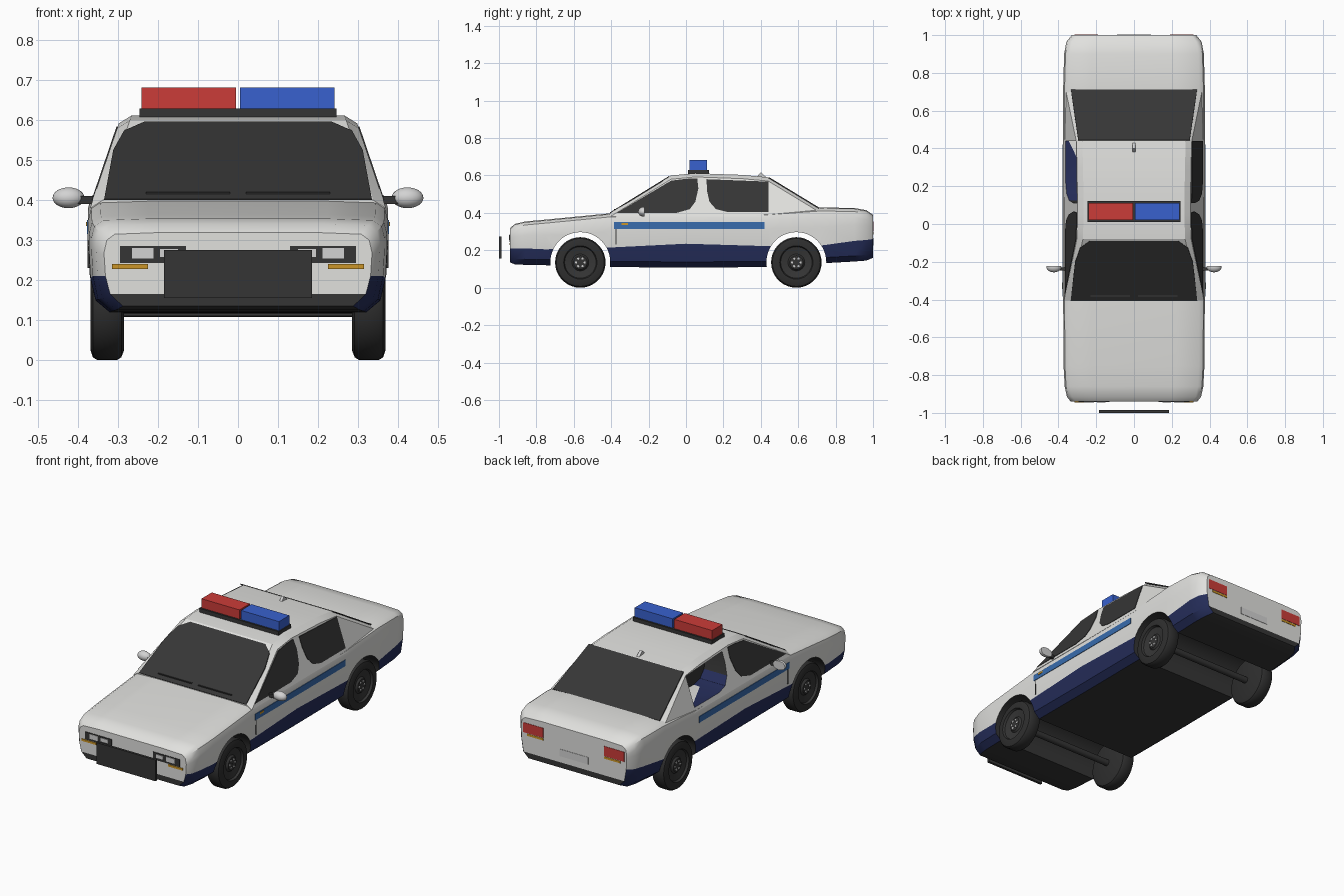
import bpy, bmesh
from math import radians, cos, sin, pi
from mathutils import Vector, Matrix

cube = bpy.data.objects.get("Cube")
if cube:
    bpy.data.objects.remove(cube, do_unlink=True)


def material(name, r, g, b):
    m = bpy.data.materials.new(name)
    m.use_nodes = True
    m.diffuse_color = (r, g, b, 1)
    m.node_tree.nodes["Principled BSDF"].inputs["Base Color"].default_value = (r, g, b, 1)
    return m


WHITE = material("white paint", .75, .75, .73)
NAVY = material("navy paint", .018, .026, .1)
CHARCOAL = material("charcoal", .036, .036, .036)
RUBBER = material("rubber", .028, .028, .028)
STRIPE = material("stripe blue", .04, .15, .42)
BLUE = material("beacon blue", .04, .12, .62)
RED = material("signal red", .6, .045, .04)
AMBER = material("amber", .6, .3, .02)
SILVER = material("silver", .65, .65, .65)
PAINT = [WHITE, NAVY, CHARCOAL]  # face indices 0, 1, 2


def finish(name, bm, mats, smooth=None):
    bmesh.ops.recalc_face_normals(bm, faces=bm.faces)
    mesh = bpy.data.meshes.new(name)
    bm.to_mesh(mesh)
    bm.free()
    for m in mats:
        mesh.materials.append(m)
    ob = bpy.data.objects.new(name, mesh)
    bpy.context.collection.objects.link(ob)
    if smooth:
        shade(ob, smooth)
    return ob


def activate(ob):
    bpy.ops.object.select_all(action='DESELECT')
    ob.select_set(True)
    bpy.context.view_layer.objects.active = ob


def shade(ob, angle):
    activate(ob)
    bpy.ops.object.shade_smooth_by_angle(angle=radians(angle))


def box(name, lo, hi, mat):
    bm = bmesh.new()
    lo, hi = Vector(lo), Vector(hi)
    bmesh.ops.create_cube(bm, size=1, matrix=Matrix.Translation((lo + hi) / 2)
                          @ Matrix.Diagonal((*(hi - lo), 1)))
    return finish(name, bm, [mat])


def prism(name, pts, depth, mats, rule=None):
    """Extrude a flat outline along a vector."""
    bm = bmesh.new()
    face = bm.faces.new([bm.verts.new(p) for p in pts])
    new = bmesh.ops.extrude_face_region(bm, geom=[face], use_keep_orig=True)["geom"]
    bmesh.ops.translate(bm, vec=depth, verts=[v for v in new if isinstance(v, bmesh.types.BMVert)])
    bmesh.ops.recalc_face_normals(bm, faces=bm.faces)
    for f in bm.faces:
        f.material_index = rule(f.normal) if rule else 0
    return finish(name, bm, mats)


def cylinder(name, x0, x1, y, z, r, mats, index=0, segments=32):
    bm = bmesh.new()
    bmesh.ops.create_cone(bm, cap_ends=True, segments=segments, radius1=r, radius2=r, depth=x1 - x0,
                          matrix=Matrix.Translation(((x0 + x1) / 2, y, z)) @ Matrix.Rotation(pi / 2, 4, 'Y'))
    for f in bm.faces:
        f.material_index = index
    return finish(name, bm, mats, 40)


def loft(name, sections, row_colour, cap_colour):
    """Skin mirrored half sections; each is (y, [(x, z), ...]) from bottom to top."""
    bm = bmesh.new()
    rings = []
    for y, half in sections:
        full = half + [(-x, z) for x, z in reversed(half)]
        rings.append([bm.verts.new((x, y, z)) for x, z in full])
    n = len(sections[0][1])
    for a, b in zip(rings, rings[1:]):
        for j in range(2 * n):
            k = (j + 1) % (2 * n)
            f = bm.faces.new((a[j], a[k], b[k], b[j]))
            f.material_index = row_colour(-1 if j == 2 * n - 1 else min(j, 2 * n - 2 - j))
    for ring in (rings[0], rings[-1]):
        for i in range(n - 1):
            f = bm.faces.new((ring[i], ring[i + 1], ring[-2 - i], ring[-1 - i]))
            f.material_index = cap_colour(i)
    return finish(name, bm, PAINT)


def cut(ob, cutter):
    mod = ob.modifiers.new("cut", 'BOOLEAN')
    mod.operation, mod.solver, mod.object = 'DIFFERENCE', 'EXACT', cutter
    activate(ob)
    bpy.ops.object.modifier_apply(modifier=mod.name)
    bpy.data.objects.remove(cutter, do_unlink=True)


# Lower body: y, half width, bottom, top of navy band, top
STATIONS = [(-.94, .335, .135, .21, .315), (-.915, .355, .125, .21, .337), (-.86, .367, .122, .21, .35),
            (-.75, .373, .12, .205, .36), (-.40, .375, .11, .215, .394), (0, .375, .108, .235, .398),
            (.44, .375, .11, .222, .405), (.72, .375, .13, .225, .425), (.9, .37, .14, .25, .422),
            (.965, .358, .145, .255, .41), (1, .33, .16, .26, .385)]
sections = [(y, [(.86 * w, zb), (.955 * w, zb + .03), (.99 * w, zn), (w, (zn + zt) / 2), (w, zt - .045),
                 (.98 * w, zt - .015), (.92 * w, zt), (.6 * w, zt + .004)]) for y, w, zb, zn, zt in STATIONS]
body = loft("body", sections, lambda k: 2 if k < 0 else 1 if k < 2 else 0, lambda k: 2 if k == 0 else 0)

AXLES = (-.565, .59)
for y in AXLES:
    cut(body, cylinder("arch_cutter", -.5, .5, y, .137, .16, PAINT, 2, 48))
shade(body, 35)


# Cabin with leaning sides
def side_x(z):
    return .367 - (z - .39) * .34


ROOF = [(-.405, .40), (-.08, .60), (.05, .612), (.3, .603), (.44, .59), (.72, .42)]
cabin = loft("cabin", [(y, [(side_x(.38), .38), (side_x(z - .02), z - .02), (side_x(z) - .025, z)])
                       for y, z in ROOF], lambda k: 0, lambda k: 0)

FRONT_GLASS = [(-.37, .40), (-.08, .572), (0, .582), (.06, .585), (.066, .53), (.05, .46), (.02, .42), (-.05, .40)]
REAR_GLASS = [(.11, .58), (.44, .567), (.44, .405), (.22, .405), (.16, .42), (.125, .46), (.112, .52)]

# One rear side window is open on to a dark interior
cut(cabin, prism("opening_cutter", [(-.45, y, z) for y, z in REAR_GLASS], (.25, 0, 0), PAINT,
                 lambda n: 1 if n.z < -.3 else 2))
shade(cabin, 25)


def side_glass(name, outline, s):
    prism(name, [(s * (side_x(z) - .003), y, z) for y, z in outline], (s * .006, 0, 0), [CHARCOAL])


def slope_glass(name, half, a, b):
    """Pane on the slope between two roof points; half is (x, share of slope)."""
    a, b = Vector((0, *a)), Vector((0, *b))
    pts = [a.lerp(b, t) + Vector((x, 0, 0)) for x, t in half]
    pts += [a.lerp(b, t) - Vector((x, 0, 0)) for x, t in reversed(half)]
    normal = (b - a).cross(Vector((1, 0, 0))).normalized()
    normal *= 1 if normal.z > 0 else -1
    prism(name, [p - normal * .003 for p in pts], normal * .006, [CHARCOAL])


slope_glass("windshield", [(.335, .0), (.312, .62), (.285, .86), (.235, .97)], ROOF[0], ROOF[1])
slope_glass("rear_window", [(.295, .01), (.334, .97)], ROOF[4], ROOF[5])
side_glass("rear_side_window_left", REAR_GLASS, 1)

# Parts repeated on both sides
for s, side in ((1, "left"), (-1, "right")):
    def sbox(name, x0, x1, y0, y1, z0, z1, mat):
        box(f"{name}_{side}", (min(s * x0, s * x1), y0, z0), (max(s * x0, s * x1), y1, z1), mat)

    side_glass(f"front_side_window_{side}", FRONT_GLASS, s)
    sbox("side_stripe", .372, .378, -.385, .42, .315, .35, STRIPE)
    sbox("side_marker", .375, .38, -.345, -.31, .335, .345, AMBER)
    sbox("door_seam", .37, .3765, -.376, -.372, .23, .315, CHARCOAL)
    sbox("headlight_housing", .13, .295, -.943, -.937, .243, .285, CHARCOAL)
    sbox("headlight_lens", .212, .265, -.946, -.94, .254, .281, SILVER)
    sbox("inner_lens", .15, .195, -.946, -.94, .258, .278, SILVER)
    sbox("indicator", .225, .315, -.944, -.937, .228, .24, AMBER)
    sbox("tail_light", .19, .315, .997, 1.002, .30, .355, RED)
    sbox("rear_indicator", .19, .29, .997, 1.002, .285, .297, AMBER)
    sbox("wiper", .02, .23, -.386, -.376, .415, .421, RUBBER)
    sbox("mirror_stalk", .35, .40, -.245, -.23, .39, .41, CHARCOAL)

    # Mirror shell, flat towards the rear
    bm = bmesh.new()
    bmesh.ops.create_uvsphere(bm, u_segments=20, v_segments=12, radius=1,
                              matrix=Matrix.Translation((s * .424, -.228, .406)) @ Matrix.Diagonal((.04, .028, .026, 1)))
    for v in bm.verts:
        v.co.y = min(v.co.y, -.222)
    finish(f"mirror_{side}", bm, [SILVER], 40)

    # Wheels: lathed tyre and rim profile, x against radius
    profile = [(.285, .001), (.285, .11), (.292, .128), (.303, .135), (.352, .135), (.363, .128), (.369, .11),
               (.369, .089), (.357, .084), (.35, .045), (.36, .036), (.36, .001)]
    for y, end in zip(AXLES, ("front", "rear")):
        bm = bmesh.new()
        turns = [2 * pi * i / 36 for i in range(36)]
        rings = [[bm.verts.new((s * x, y + r * cos(t), .135 + r * sin(t))) for t in turns] for x, r in profile]
        for i, (p, q) in enumerate(zip(rings, rings[1:])):
            for j in range(36):
                f = bm.faces.new((p[j], p[j - 1], q[j - 1], q[j]))
                f.material_index = 1 if i >= 7 else 0
        finish(f"{end}_wheel_{side}", bm, [RUBBER, CHARCOAL], 35)
        for i in range(6):
            t = i * pi / 3
            x0, x1 = sorted((s * .355, s * .364))
            cylinder(f"{end}_wheel_nut_{side}", x0, x1, y + .023 * cos(t), .135 + .023 * sin(t), .006, [SILVER], 0, 8)

for y in AXLES:
    cylinder("axle", -.3, .3, y, .135, .018, [CHARCOAL], 0, 16)

# Front guard and rear plate
box("front_guard", (-.185, -1, .155), (.185, -.986, .275), CHARCOAL)
box("rear_plate", (-.09, .997, .225), (.09, 1.002, .265), SILVER)

# Light bar
box("light_bar_base", (-.247, .01, .606), (.247, .122, .63), CHARCOAL)
box("red_beacon", (-.242, .02, .63), (-.005, .112, .682), RED)
box("blue_beacon", (.005, .02, .63), (.242, .112, .682), BLUE)

# Roof antenna
prism("antenna_fin", [(-.008, .38, .594), (-.008, .43, .59), (-.008, .40, .617)], (.016, 0, 0), [SILVER])
